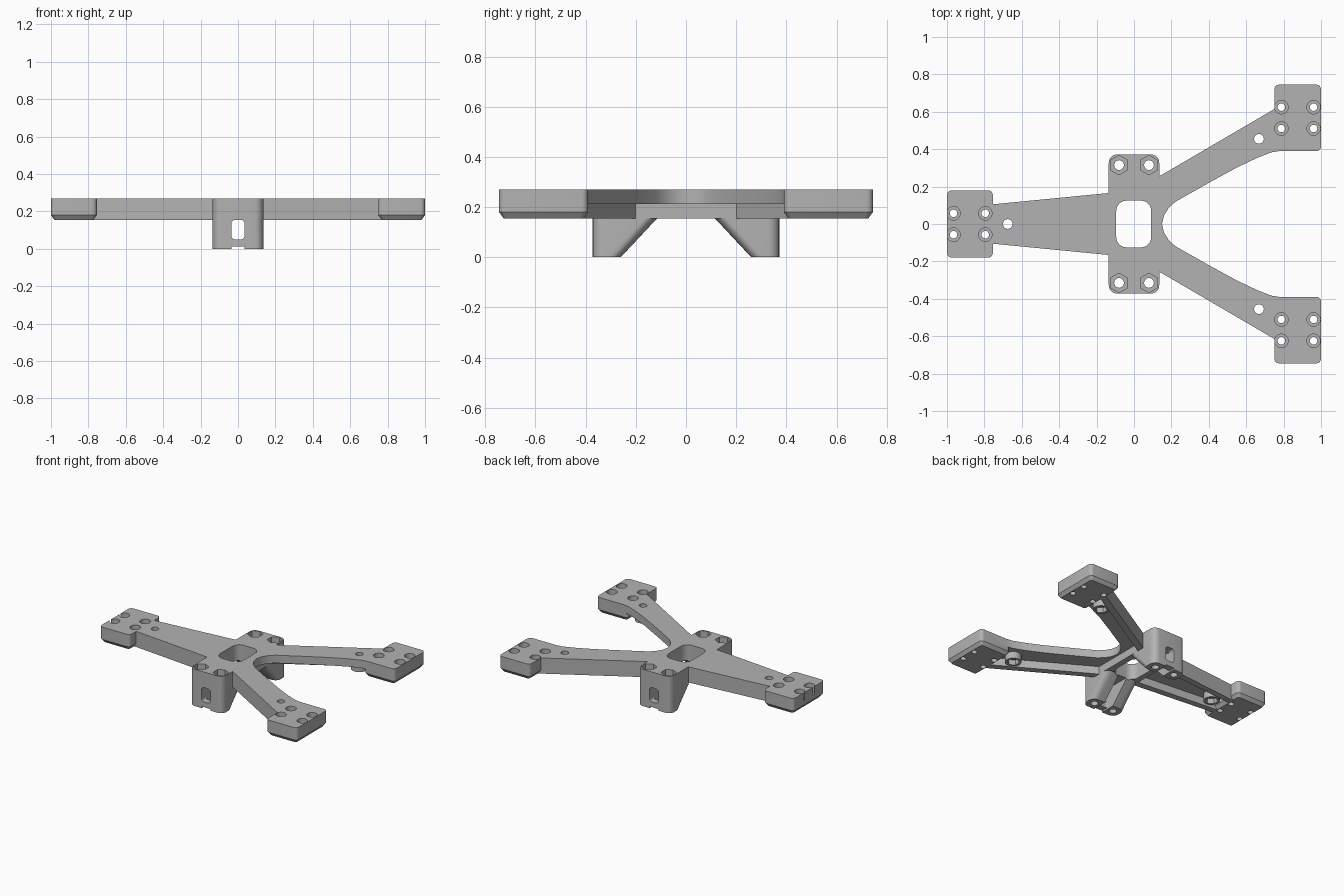
import bpy, bmesh
from math import sin, cos, pi

cube = bpy.data.objects.get("Cube")
if cube:
    bpy.data.objects.remove(cube, do_unlink=True)

TOP, LOW, PLATE = 0.27, 0.155, 0.212   # upper face, rib underside, plate underside

grey = bpy.data.materials.new("plain grey")
grey.use_nodes = True
colour = (0.45, 0.45, 0.45, 1)
grey.diffuse_color = colour
grey.node_tree.nodes["Principled BSDF"].inputs["Base Color"].default_value = colour


def rect(x0, x1, y0, y1, r, seg=6):
    """Rounded rectangle outline."""
    pts = []
    corners = ((x1 - r, y1 - r), (x0 + r, y1 - r), (x0 + r, y0 + r), (x1 - r, y0 + r))
    for q, (cx, cy) in enumerate(corners):
        for i in range(seg + 1):
            a = (q + i / seg) * pi / 2
            pts.append((cx + r * cos(a), cy + r * sin(a)))
    return pts


def ring(x, y, r, n=32):
    """Regular outline with one corner pointing along y."""
    return [(x + r * sin(2 * pi * i / n), y + r * cos(2 * pi * i / n)) for i in range(n)]


def flip(outline, side):
    return [(x, y * side) for x, y in outline]


def loft(name, levels):
    """Solid through outlines stacked by height."""
    bm = bmesh.new()
    rows = [[bm.verts.new((x, y, z)) for x, y in outline] for z, outline in levels]
    bm.faces.new(rows[0])
    bm.faces.new(rows[-1])
    n = len(rows[0])
    for a, b in zip(rows, rows[1:]):
        for i in range(n):
            j = (i + 1) % n
            bm.faces.new((a[i], a[j], b[j], b[i]))
    bmesh.ops.recalc_face_normals(bm, faces=bm.faces)
    mesh = bpy.data.meshes.new(name)
    bm.to_mesh(mesh)
    bm.free()
    mesh.materials.append(grey)
    ob = bpy.data.objects.new(name, mesh)
    bpy.context.scene.collection.objects.link(ob)
    return ob


def prism(name, outline, z0, z1):
    return loft(name, [(z0, outline), (z1, outline)])


def combine(other, op):
    """Apply a boolean to the bracket and discard the operand."""
    mod = bracket.modifiers.new(op, 'BOOLEAN')
    mod.operation, mod.solver, mod.object = op, 'EXACT', other
    with bpy.context.temp_override(object=bracket, active_object=bracket,
                                   selected_objects=[bracket]):
        bpy.ops.object.modifier_apply(modifier=mod.name)
    bpy.data.objects.remove(other, do_unlink=True)


def add(ob):
    combine(ob, 'UNION')


def cut(ob):
    combine(ob, 'DIFFERENCE')


# central hub
bracket = prism("three_arm_bracket", rect(-0.135, 0.135, -0.372, 0.372, 0.045), LOW, TOP)

# forked plate, with the curved notch between its two arms
edge = [(0.78, 0.39), (0.735, 0.383), (0.66, 0.354), (0.55, 0.302), (0.4, 0.22),
        (0.22, 0.118), (0.185, 0.085), (0.16, 0.045)]
half = [(0.05, 0.205), (0.78, 0.632)] + edge
add(prism("fork_plate", half + [(0.15, 0)] + flip(half[::-1], -1), PLATE, TOP))

# single arm plate
add(prism("single_arm_plate", [(-0.8, -0.101), (-0.8, 0.101), (-0.11, 0.168), (-0.11, -0.168)],
          PLATE, TOP))

for side in (1, -1):
    # edge ribs under the arms
    add(prism("single_arm_rib", flip([(-0.79, 0.102), (-0.11, 0.168), (-0.11, 0.12),
                                      (-0.79, 0.058)], side), LOW, TOP))
    add(prism("fork_arm_rib", flip([(0.1, 0.2345), (0.78, 0.632), (0.78, 0.577),
                                    (0.1, 0.18)], side), LOW, TOP))
    # feet, sloping on the inner side
    foot = []
    for z in (0, 0.165):
        inner = 0.26 - 0.935 * z
        foot.append((z, flip(rect(-0.135, 0.135, inner, 0.372, 0.045), side)))
    add(loft("foot", foot))

# mounting pads with chamfered undersides
pads = [(-1, -0.755, -0.18, 0.18), (0.75, 1, 0.39, 0.745), (0.75, 1, -0.745, -0.39)]
for x0, x1, y0, y1 in pads:
    c = 0.018
    full = rect(x0, x1, y0, y1, 0.025)
    small = rect(x0 + c, x1 - c, y0 + c, y1 - c, 0.015)
    add(loft("pad", [(LOW, small), (LOW + 0.025, full), (TOP, full)]))

# nut bosses under the arms
bosses = [(-0.675, 0), (0.668, 0.455), (0.668, -0.455)]
for x, y in bosses:
    add(prism("boss", ring(x, y, 0.055), 0.162, 0.24))

# hub opening
cut(prism("hub_opening", rect(-0.095, 0.092, -0.125, 0.125, 0.055), 0.1, 0.3))

for side in (1, -1):
    # channel between the legs, shallow slot beneath, window through the outer wall
    cut(prism("leg_channel", flip(rect(-0.035, 0.035, 0.05, 0.325, 0.01), side), -0.05, LOW))
    cut(prism("foot_slot", flip(rect(-0.035, 0.035, 0.2, 0.45, 0.01), side), -0.05, 0.012))
    window = prism("foot_window", rect(-0.035, 0.035, 0.05, 0.155, 0.02), 0.3, 0.42)
    for v in window.data.vertices:
        x, z, y = v.co
        v.co = (x, y * side, z)
    if side == 1:
        window.data.flip_normals()
    cut(window)
    # bolt holes with hexagonal pockets
    for x in (-0.08, 0.08):
        y = 0.315 * side
        hole, nut = ring(x, y, 0.026, 24), ring(x, y, 0.052, 6)
        cut(prism("foot_bolt_hole", hole, -0.05, 0.3))
        cut(prism("foot_nut_pocket", nut, 0.2, 0.3))

# counterbored pad holes
for x0, x1, y0, y1 in pads:
    xs = (-0.965, -0.795) if x0 < 0 else (0.788, 0.96)
    mid = (y0 + y1) / 2
    for x in xs:
        for dy in (-0.057, 0.057):
            small, big = ring(x, mid + dy, 0.02, 24), ring(x, mid + dy, 0.036, 24)
            cut(loft("pad_hole", [(0.1, small), (0.21, small), (0.21, big), (0.3, big)]))

# boss holes with nut pockets from below
for x, y in bosses:
    cut(prism("boss_hole", ring(x, y, 0.026, 24), 0.1, 0.3))
    cut(prism("boss_pocket", ring(x, y, 0.042, 6), 0.1, 0.2))

bpy.ops.object.select_all(action='DESELECT')
bracket.select_set(True)
bpy.context.view_layer.objects.active = bracket
bpy.ops.object.shade_smooth_by_angle(angle=pi / 6)
